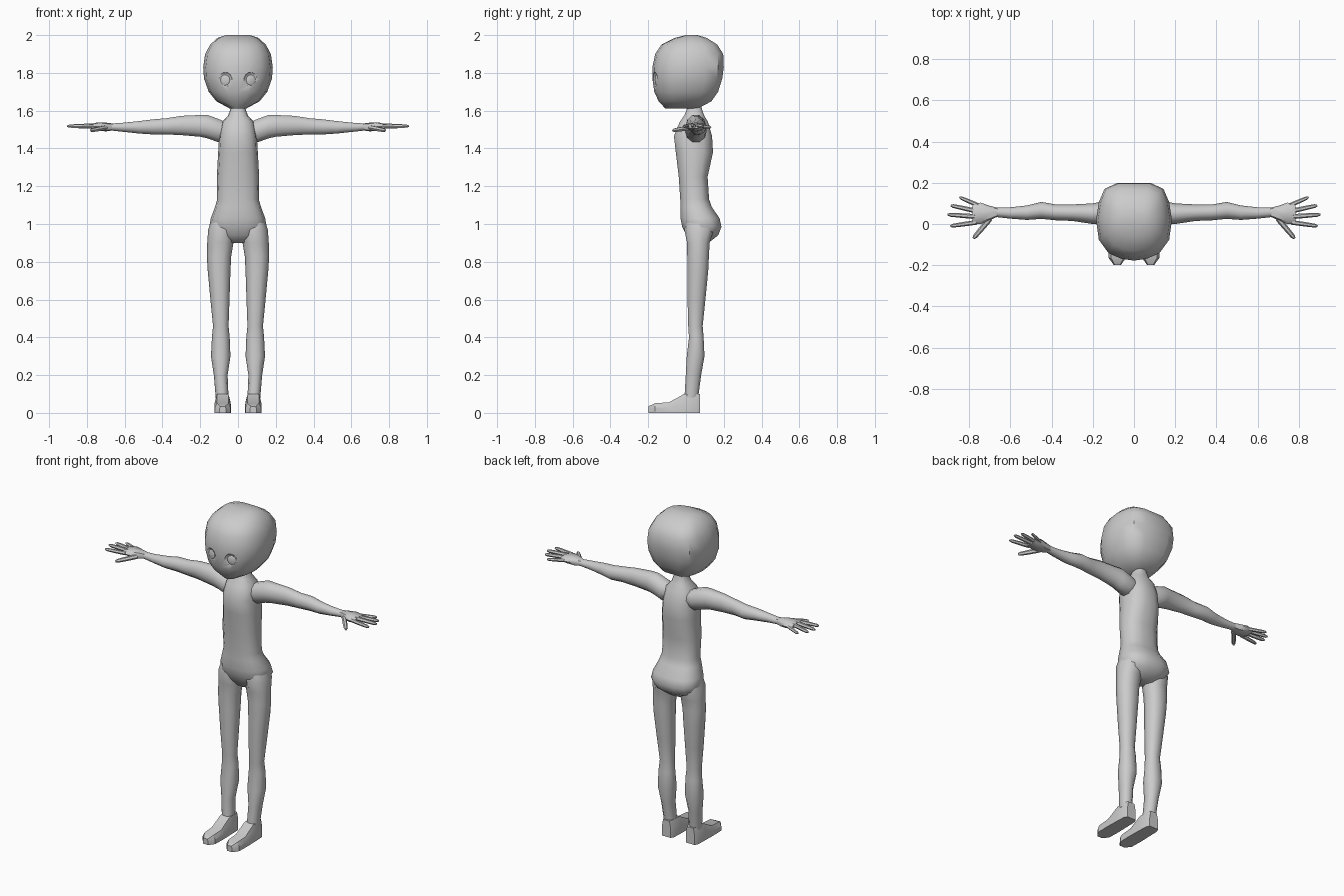
import bpy, bmesh, math
from mathutils import Vector

if "Cube" in bpy.data.objects:
    bpy.data.objects.remove(bpy.data.objects["Cube"])


def finish(ob, angle):
    bpy.ops.object.select_all(action='DESELECT')
    bpy.context.view_layer.objects.active = ob
    ob.select_set(True)
    bpy.ops.object.shade_smooth_by_angle(angle=math.radians(angle))


def loft(name, rings, mirror=False, angle=40):
    """Skin a list of equal-length point rings and cap both ends."""
    bm = bmesh.new()
    rows = [[bm.verts.new(p) for p in r] for r in rings]
    n = len(rows[0])
    for a, b in zip(rows, rows[1:]):
        for i in range(n):
            j = (i + 1) % n
            bm.faces.new((a[i], a[j], b[j], b[i]))
    bm.faces.new(rows[0])
    bm.faces.new(rows[-1])
    bmesh.ops.recalc_face_normals(bm, faces=bm.faces)
    me = bpy.data.meshes.new(name)
    bm.to_mesh(me)
    bm.free()
    ob = bpy.data.objects.new(name, me)
    bpy.context.collection.objects.link(ob)
    if mirror:
        ob.modifiers.new("mirror", 'MIRROR').use_mirror_merge = False
    finish(ob, angle)
    return ob


def circle(n, k=1.0):
    """Unit section; k below 1 makes it squarer."""
    pts = []
    for i in range(n):
        t = 2 * math.pi * i / n
        c, s = math.cos(t), math.sin(t)
        pts.append((math.copysign(abs(c) ** k, c), math.copysign(abs(s) ** k, s)))
    return pts


def z_ring(section, z, x0, x1, y0, y1):
    return [((x0 + x1) / 2 + u * (x1 - x0) / 2, (y0 + y1) / 2 + v * (y1 - y0) / 2, z)
            for u, v in section]


def x_ring(section, x, z0, z1, y0, y1):
    return [(x, (y0 + y1) / 2 + u * (y1 - y0) / 2, (z0 + z1) / 2 + v * (z1 - z0) / 2)
            for u, v in section]


# head: squarer at the back, rounder at the face
half = [(.44, 1), (.78, .84), (.93, .5), (1, .05), (.93, -.46), (.67, -.81), (.34, -.95)]
head_section = half + [(0, -1)] + [(-u, v) for u, v in reversed(half)]
head_rows = [(1.612, .045, -.11, .065), (1.65, .115, -.145, .135), (1.70, .155, -.168, .17),
             (1.77, .18, -.178, .192), (1.83, .184, -.178, .2), (1.90, .174, -.163, .197),
             (1.95, .147, -.13, .165), (1.985, .108, -.06, .11), (2.0, .065, 0, .06)]
head = loft("head", [z_ring(head_section, z, -w, w, f, b) for z, w, f, b in head_rows])

# shallow eye sockets with flattened eyes inside
for side in (-1, 1):
    def eye_shape(name, y, scale):
        bpy.ops.mesh.primitive_uv_sphere_add(segments=12, ring_count=8,
                                             location=(side * .068, y, 1.762),
                                             rotation=(0, 0, side * .3))
        ob = bpy.context.object
        ob.name = name
        ob.scale = scale
        return ob
    cutter = eye_shape("socket_cutter", -.168, (.042, .014, .042))
    cut = head.modifiers.new("socket", 'BOOLEAN')
    cut.operation = 'DIFFERENCE'
    cut.object = cutter
    bpy.context.view_layer.objects.active = head
    bpy.ops.object.modifier_apply(modifier=cut.name)
    bpy.data.objects.remove(cutter)
    finish(eye_shape("eye", -.154, (.028, .009, .03)), 40)
finish(head, 40)

# torso with neck and hips
torso_rows = [(1.64, .033, .005, .08), (1.61, .04, .005, .085), (1.575, .052, -.01, .097),
              (1.54, .085, -.035, .118), (1.465, .1, -.066, .14), (1.38, .105, -.056, .145),
              (1.25, .112, -.04, .116), (1.13, .11, -.032, .124), (1.09, .122, -.032, .138),
              (1.03, .144, -.031, .18), (.985, .152, -.022, .19), (.94, .125, 0, .172),
              (.9, .05, .03, .12)]
loft("torso", [z_ring(circle(14, .8), z, -w, w, f, b) for z, w, f, b in torso_rows], angle=50)

# legs
leg_rows = [(1.02, .04, .14, .0, .14), (.97, .02, .158, -.012, .15), (.9, .024, .163, .003, .128),
            (.83, .036, .165, .004, .124), (.75, .04, .16, .005, .12), (.6, .045, .146, .006, .105),
            (.46, .05, .132, .01, .09), (.40, .044, .138, .014, .095), (.3, .04, .143, .002, .1),
            (.2, .055, .128, -.003, .082), (.08, .05, .118, -.01, .066)]
loft("leg", [z_ring(circle(10, .9), z, a, b, f, k) for z, a, b, f, k in leg_rows], True, 50)

# shoes
shoe_rows = [(.075, .03, .1), (.055, .04, .102), (-.01, .042, .1), (-.09, .044, .056),
             (-.165, .042, .051), (-.198, .018, .035)]
loft("shoe", [[(.081 + u * w, y, v * h) for u, v in
               ((-1, 0), (1, 0), (1, .55), (.72, 1), (-.72, 1), (-1, .55))]
              for y, w, h in shoe_rows], True, 25)

# arms
arm_rows = [(.06, 1.45, 1.54, .01, .1), (.105, 1.43, 1.56, -.005, .11), (.16, 1.45, 1.58, -.003, .108),
            (.2, 1.459, 1.58, 0, .1), (.3, 1.468, 1.575, .015, .095), (.38, 1.472, 1.562, .018, .095),
            (.45, 1.472, 1.556, .025, .107), (.52, 1.477, 1.547, .02, .09), (.6, 1.486, 1.538, .026, .081),
            (.68, 1.495, 1.532, .035, .08)]
loft("arm", [x_ring(circle(10), *r) for r in arm_rows], True, 50)

# hands
palm_rows = [(.66, 1.496, 1.532, .037, .078), (.70, 1.49, 1.537, .018, .088),
             (.745, 1.497, 1.537, -.001, .104), (.785, 1.506, 1.53, .002, .096)]
loft("palm", [x_ring(circle(8, .8), *r) for r in palm_rows], True, 50)


def finger(name, base, tip, r):
    a, b = Vector(base), Vector(tip)
    d = (b - a).normalized()
    s = d.cross(Vector((0, 0, 1))).normalized()
    up = s.cross(d)
    loft(name, [[a.lerp(b, t) + (s * u + up * v) * r * k for u, v in circle(6)]
                for t, k in ((0, 1), (.5, .95), (.9, .8), (1, .4))], True, 50)


finger("index_finger", (.765, .008, 1.518), (.892, -.01, 1.517), .0115)
finger("middle_finger", (.77, .036, 1.522), (.905, .046, 1.518), .012)
finger("ring_finger", (.77, .064, 1.52), (.89, .09, 1.516), .0115)
finger("little_finger", (.755, .09, 1.515), (.848, .13, 1.512), .0105)
finger("thumb", (.70, .025, 1.51), (.78, -.07, 1.495), .0135)
